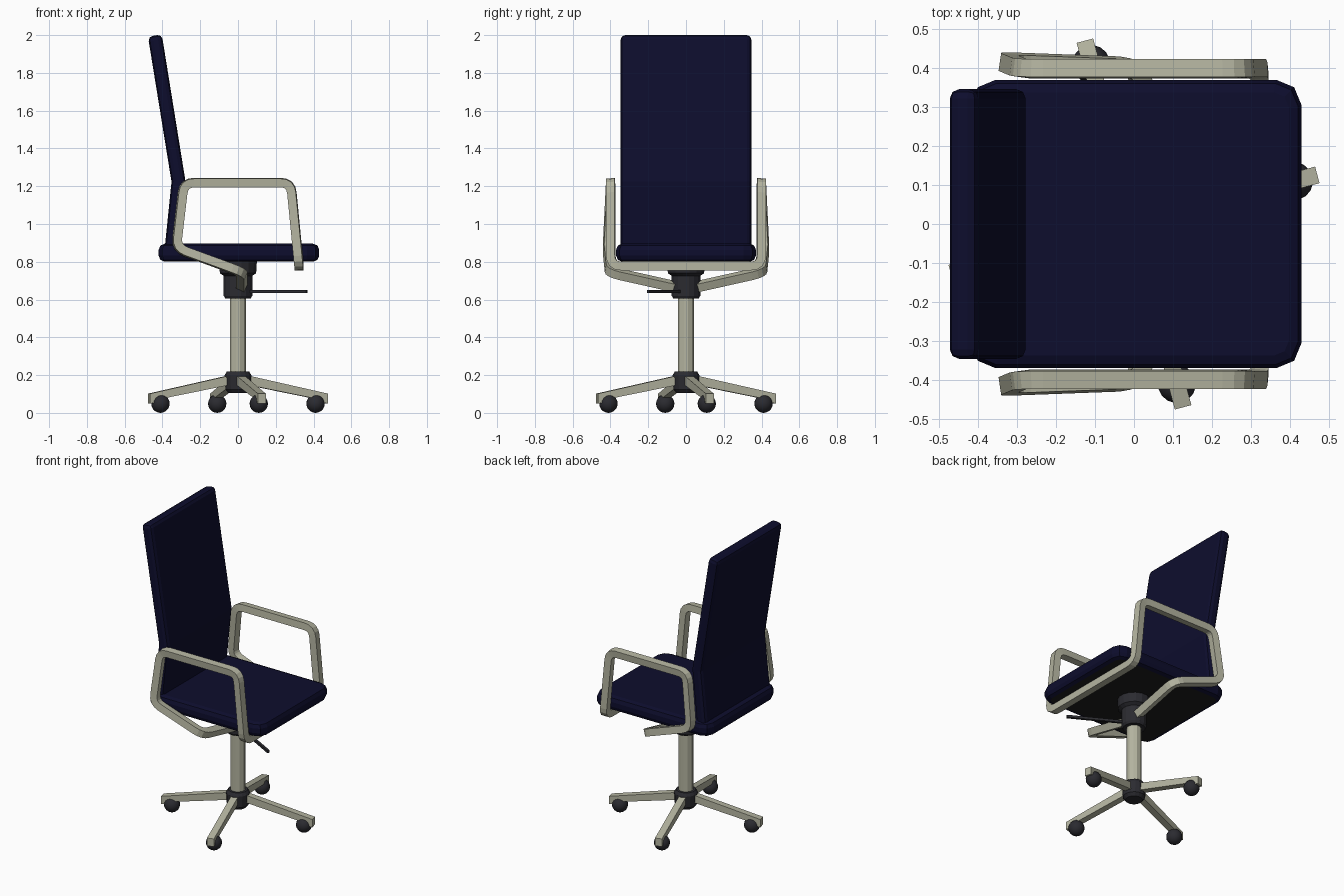
import bpy, bmesh, math
from mathutils import Vector, Matrix

if "Cube" in bpy.data.objects:
    bpy.data.objects.remove(bpy.data.objects["Cube"])


def material(name, rgb):
    m = bpy.data.materials.new(name)
    m.diffuse_color = (*rgb, 1)
    m.use_nodes = True
    m.node_tree.nodes["Principled BSDF"].inputs["Base Color"].default_value = m.diffuse_color
    return m


NAVY = material("navy fabric", (0.004, 0.004, 0.026))
BEIGE = material("beige metal", (0.46, 0.46, 0.355))
GREY = material("dark grey plastic", (0.024, 0.024, 0.03))
BLACK = material("black underside", (0.012, 0.012, 0.012))


def finish(name, bm, *mats):
    bmesh.ops.recalc_face_normals(bm, faces=bm.faces)
    me = bpy.data.meshes.new(name)
    bm.to_mesh(me)
    bm.free()
    for m in mats:
        me.materials.append(m)
    ob = bpy.data.objects.new(name, me)
    bpy.context.collection.objects.link(ob)
    return ob


def skin(rings):
    """Join equal rings of points into a closed solid."""
    bm = bmesh.new()
    vs = [[bm.verts.new(p) for p in r] for r in rings]
    n = len(vs[0])
    for a, b in zip(vs, vs[1:]):
        for i in range(n):
            bm.faces.new((a[i], a[(i + 1) % n], b[(i + 1) % n], b[i]))
    bm.faces.new(vs[0])
    bm.faces.new(vs[-1])
    return bm


def lathe(name, profile, mat, sides=12):
    rings = [[(r * math.cos(math.tau * (i + .5) / sides), r * math.sin(math.tau * (i + .5) / sides), z)
              for i in range(sides)] for r, z in profile]
    return finish(name, skin(rings), mat)


def fillet(pts, radius, seg=4):
    pts = [Vector(p) for p in pts]
    out = [pts[0]]
    for a, p, b in zip(pts, pts[1:], pts[2:]):
        s = p + (a - p).normalized() * radius
        e = p + (b - p).normalized() * radius
        for k in range(seg + 1):
            t = k / seg
            out.append(s * (1 - t) ** 2 + p * 2 * t * (1 - t) + e * t * t)
    return out + [pts[-1]]


def sweep(pts, half, side):
    """Square bar along a path with mitred joints."""
    dirs = [(b - a).normalized() for a, b in zip(pts, pts[1:])]
    n = Vector(side)
    d = dirs[0]
    m = d.cross(n)
    ring = [pts[0] + n * half * u + m * half * v for u, v in ((1, 1), (1, -1), (-1, -1), (-1, 1))]
    rings = [ring]
    for i in range(1, len(pts)):
        d = dirs[i - 1]
        plane = (d + dirs[min(i, len(dirs) - 1)]).normalized()
        ring = [q + d * ((pts[i] - q).dot(plane) / d.dot(plane)) for q in ring]
        rings.append(ring)
    return skin(rings)


def add_box(size, centre):
    bm = bmesh.new()
    bmesh.ops.create_cube(bm, size=1, matrix=Matrix.Translation(centre) @ Matrix.Diagonal((*size, 1)))
    return bm


# Seat cushion with rounded corners and a black underside
bm = add_box((0.85, 0.74, 0.095), (0.005, 0, 0.848))
upright = [e for e in bm.edges if abs(e.verts[0].co.z - e.verts[1].co.z) > 0.05]
bmesh.ops.bevel(bm, geom=upright, offset=0.065, segments=2, profile=0.5, affect='EDGES')
rims = [e for e in bm.edges if abs(e.verts[0].co.z - e.verts[1].co.z) < 0.01]
bmesh.ops.bevel(bm, geom=rims, offset=0.032, segments=2, profile=0.5, affect='EDGES')
bm.normal_update()
for f in bm.faces:
    f.material_index = int(f.normal.z < -0.95)
finish("seat", bm, NAVY, BLACK)

# Bent backrest
rings = []
for x, z, tilt in ((-0.353, 0.85, 0.10), (-0.315, 1.225, -0.035), (-0.44, 1.998, -0.16)):
    dx, dz = 0.037 * math.cos(tilt), -0.037 * math.sin(tilt)
    rings.append([(x + s * dx, y, z + s * dz) for s, y in ((-1, -.346), (1, -.346), (1, .346), (-1, .346))])
back = finish("backrest", skin(rings), NAVY)
bev = back.modifiers.new("rounded edges", 'BEVEL')
bev.width, bev.segments, bev.limit_method, bev.angle_limit = 0.024, 2, 'ANGLE', math.radians(40)

# Looped arm frame: front cross bar, armrest, rear drop and strut to the hub
path = fillet([(0.323, 0, 0.778), (0.323, 0.398, 0.778), (0.28, 0.398, 1.219), (-0.287, 0.398, 1.219),
               (-0.328, 0.415, 0.872), (0.02, 0.402, 0.745), (0.02, 0, 0.655)], 0.055)
arm = finish("arm_frame", sweep(path, 0.023, (1, 0, 0)), BEIGE)
arm.modifiers.new("both sides", 'MIRROR').use_axis = (False, True, False)

# Hub under the seat, column and base hub
lathe("seat_hub", [(0.068, 0.605), (0.077, 0.62), (0.077, 0.725), (0.098, 0.74), (0.102, 0.803)], GREY, 16)
lathe("column", [(0.045, 0.19), (0.045, 0.63)], BEIGE, 12)
lathe("base_hub", [(0.052, 0.105), (0.068, 0.125), (0.072, 0.20), (0.06, 0.22)], GREY, 16)

# Height lever
finish("lever", sweep([Vector((0.03, -0.015, 0.642)), Vector((0.365, -0.2, 0.642))], 0.008, (0, 0, 1)), GREY)

# Four legs with turned-down tips, and ball casters
leg_profile = [(0.04, 0.15), (0.04, 0.2), (0.487, 0.102), (0.487, 0.05), (0.462, 0.053), (0.458, 0.068)]
for i in range(4):
    rot = Matrix.Rotation(math.radians(15 + 90 * i), 4, 'Z')
    leg = skin([[rot @ Vector((r, y, z)) for r, z in leg_profile] for y in (-0.022, 0.022)])
    finish(f"leg_{i + 1}", leg, BEIGE)
    bm = bmesh.new()
    bmesh.ops.create_uvsphere(bm, u_segments=16, v_segments=10, radius=0.049,
                              matrix=rot @ Matrix.Translation((0.425, 0, 0.049)))
    for f in bm.faces:
        f.smooth = True
    finish(f"caster_{i + 1}", bm, GREY)
